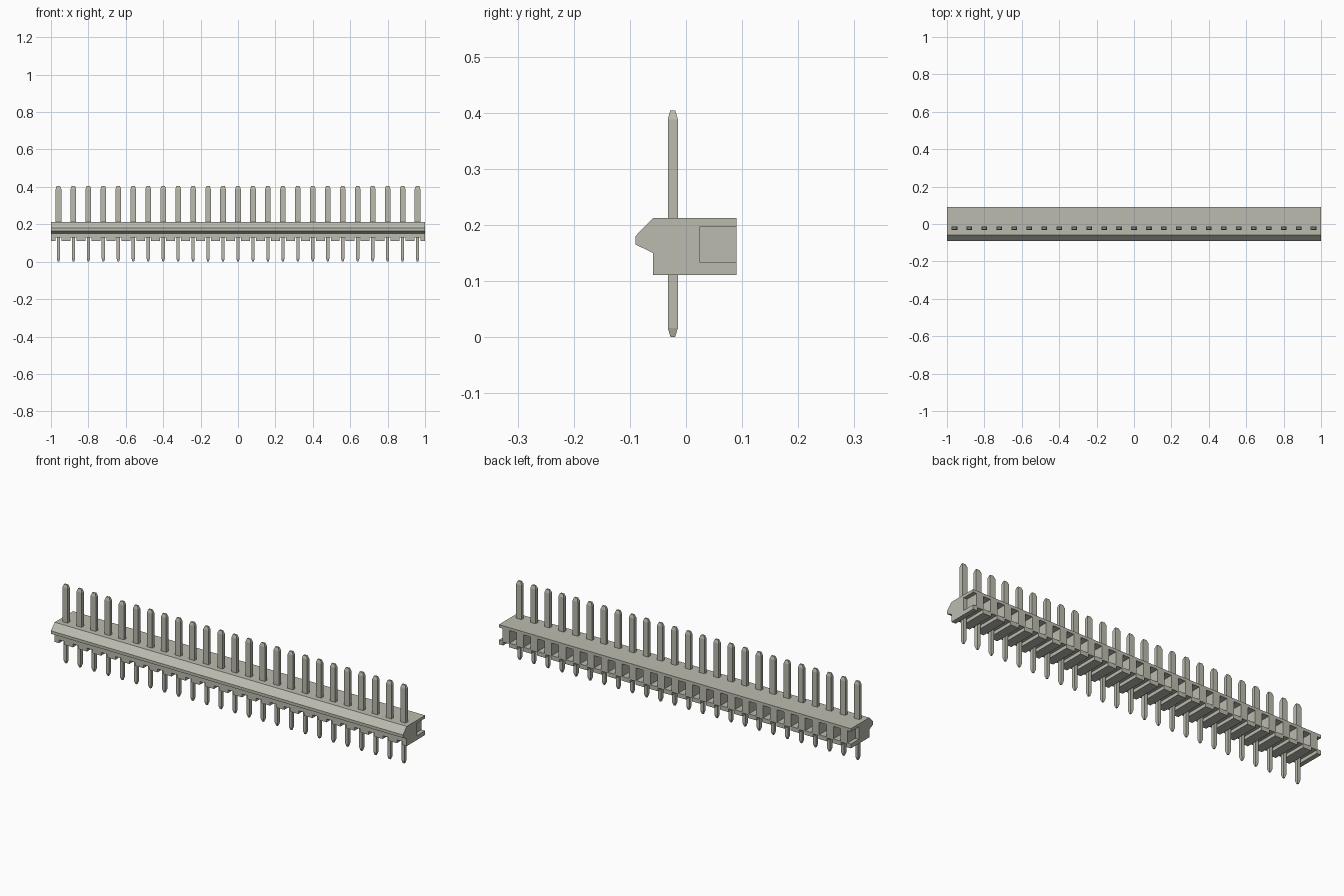
import bpy, bmesh
from mathutils import Matrix, Vector

if "Cube" in bpy.data.objects:
    bpy.data.objects.remove(bpy.data.objects["Cube"], do_unlink=True)

PITCH, COUNT = 0.08, 25
PIN_Y = -0.0235
pin_x = [(i - (COUNT - 1) / 2) * PITCH for i in range(COUNT)]
gap_x = [(i - COUNT / 2) * PITCH for i in range(COUNT + 1)]

grey = bpy.data.materials.new("warm grey")
grey.use_nodes = True
colour = (0.50, 0.50, 0.43, 1)
grey.diffuse_color = colour
grey.node_tree.nodes["Principled BSDF"].inputs["Base Color"].default_value = colour


def make_object(name, bm):
    bmesh.ops.recalc_face_normals(bm, faces=bm.faces)
    mesh = bpy.data.meshes.new(name)
    bm.to_mesh(mesh)
    bm.free()
    mesh.materials.append(grey)
    obj = bpy.data.objects.new(name, mesh)
    bpy.context.collection.objects.link(obj)
    return obj


def add_box(bm, lo, hi):
    lo, hi = Vector(lo), Vector(hi)
    matrix = Matrix.Translation((lo + hi) / 2) @ Matrix.Diagonal((*(hi - lo), 1))
    bmesh.ops.create_cube(bm, size=1, matrix=matrix)


def add_stack(bm, x, y, sections):
    """Skin rectangular sections given as (z, width, depth)."""
    rings = [[bm.verts.new((x + sx * w / 2, y + sy * d / 2, z))
              for sx, sy in ((-1, -1), (1, -1), (1, 1), (-1, 1))]
             for z, w, d in sections]
    for a, b in zip(rings, rings[1:]):
        for i in range(4):
            j = (i + 1) % 4
            bm.faces.new((a[i], a[j], b[j], b[i]))
    bm.faces.new(rings[0][::-1])
    bm.faces.new(rings[-1])


# Housing: side profile with the locking ridge, extruded along x
profile = [(-0.059, 0.111), (0.09, 0.111), (0.09, 0.212), (-0.059, 0.212),
           (-0.09, 0.180), (-0.09, 0.165), (-0.059, 0.150)]
bm = bmesh.new()
end = bm.faces.new([bm.verts.new((-1, y, z)) for y, z in profile])
side = bmesh.ops.extrude_face_region(bm, geom=[end])
bmesh.ops.translate(bm, vec=(2, 0, 0),
                    verts=[v for v in side["geom"] if isinstance(v, bmesh.types.BMVert)])
housing = make_object("housing", bm)

# Cutter: back pockets between the pins and grooves under each pin
bm = bmesh.new()
for x in gap_x:
    add_box(bm, (x - 0.02, 0.025, 0.133), (x + 0.02, 0.12, 0.197))
for x in pin_x:
    add_box(bm, (x - 0.016, -0.12, 0.09), (x + 0.016, 0.12, 0.128))
cutter = make_object("housing_cutter", bm)
cut = housing.modifiers.new("pockets and grooves", "BOOLEAN")
cut.operation = "DIFFERENCE"
cut.solver = "EXACT"
cut.object = cutter
cutter.hide_render = True
cutter.hide_set(True)

# Pins: wide blade above, narrow tail below, tapered ends
bm = bmesh.new()
for x in pin_x:
    add_stack(bm, x, PIN_Y, [(0, 0.008, 0.008), (0.016, 0.017, 0.018),
                             (0.16, 0.017, 0.018), (0.161, 0.03, 0.018),
                             (0.388, 0.03, 0.018), (0.404, 0.018, 0.009)])
make_object("pins", bm)
